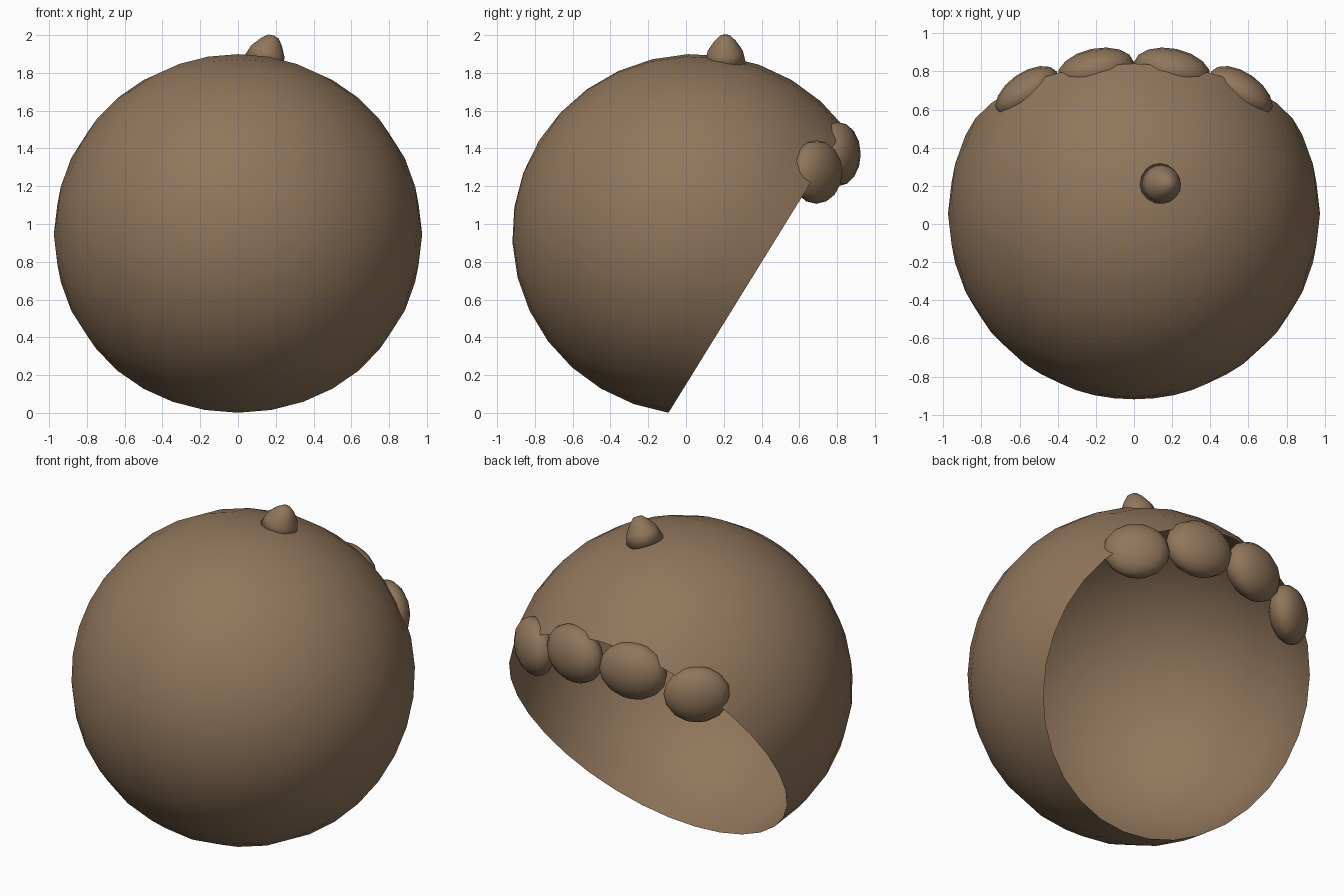
import bpy, bmesh, math
from mathutils import Matrix, Vector

if "Cube" in bpy.data.objects:
    bpy.data.objects.remove(bpy.data.objects["Cube"])

brown = bpy.data.materials.new("brown")
brown.diffuse_color = (0.28, 0.18, 0.105, 1)
brown.use_nodes = True
brown.node_tree.nodes["Principled BSDF"].inputs["Base Color"].default_value = brown.diffuse_color


def finish(name, bm):
    me = bpy.data.meshes.new(name)
    bm.normal_update()
    for f in bm.faces:
        f.smooth = True
    bm.to_mesh(me)
    bm.free()
    me.materials.append(brown)
    ob = bpy.data.objects.new(name, me)
    bpy.context.collection.objects.link(ob)
    return ob


def ellipsoid(name, loc, size, turn, segs=16, rings=8):
    bm = bmesh.new()
    bmesh.ops.create_uvsphere(bm, u_segments=segs, v_segments=rings, radius=1)
    bm.transform(Matrix.Translation(loc) @ Matrix.Rotation(turn, 4, 'Z')
                 @ Matrix.Diagonal((*size, 1)))
    return finish(name, bm)


# Hollow shell: sphere with its lower rings removed, tipped so the opening faces back and down
bm = bmesh.new()
bmesh.ops.create_uvsphere(bm, u_segments=32, v_segments=16, radius=1)
limit = -math.sin(math.radians(22.5)) - 0.01
bmesh.ops.delete(bm, geom=[v for v in bm.verts if v.co.z < limit], context='VERTS')
bm.transform(Matrix.Translation((0, 0.055, 0.945))
             @ Matrix.Diagonal((0.975, 0.975, 0.955, 1))
             @ Matrix.Rotation(math.radians(58.8), 4, 'X'))
finish("shell", bm)

# Row of lobes along the upper rim, mirrored in x
for side, label in ((1, "right"), (-1, "left")):
    ellipsoid("inner_lobe_" + label, (0.2 * side, 0.805, 1.37),
              (0.205, 0.115, 0.17), math.radians(-12) * side)
    ellipsoid("outer_lobe_" + label, (0.56 * side, 0.69, 1.275),
              (0.19, 0.105, 0.168), math.radians(-35) * side)

# Small rounded nub on top, leaning sideways
profile = [(0.11, 0), (0.093, 0.07), (0.06, 0.12), (0.03, 0.152)]
n = 16
bm = bmesh.new()
loops = [[bm.verts.new((r * math.cos(2 * math.pi * i / n), r * math.sin(2 * math.pi * i / n), h))
          for i in range(n)] for r, h in profile]
for a, b in zip(loops, loops[1:]):
    for i in range(n):
        j = (i + 1) % n
        bm.faces.new((a[i], a[j], b[j], b[i]))
tip = bm.verts.new((0, 0, 0.158))
for i in range(n):
    bm.faces.new((loops[-1][i], loops[-1][(i + 1) % n], tip))
bm.faces.new(loops[0][::-1])
bm.transform(Matrix.Translation((0.135, 0.208, 1.85)) @ Matrix.Rotation(math.radians(20), 4, 'Y'))
finish("top_nub", bm)
